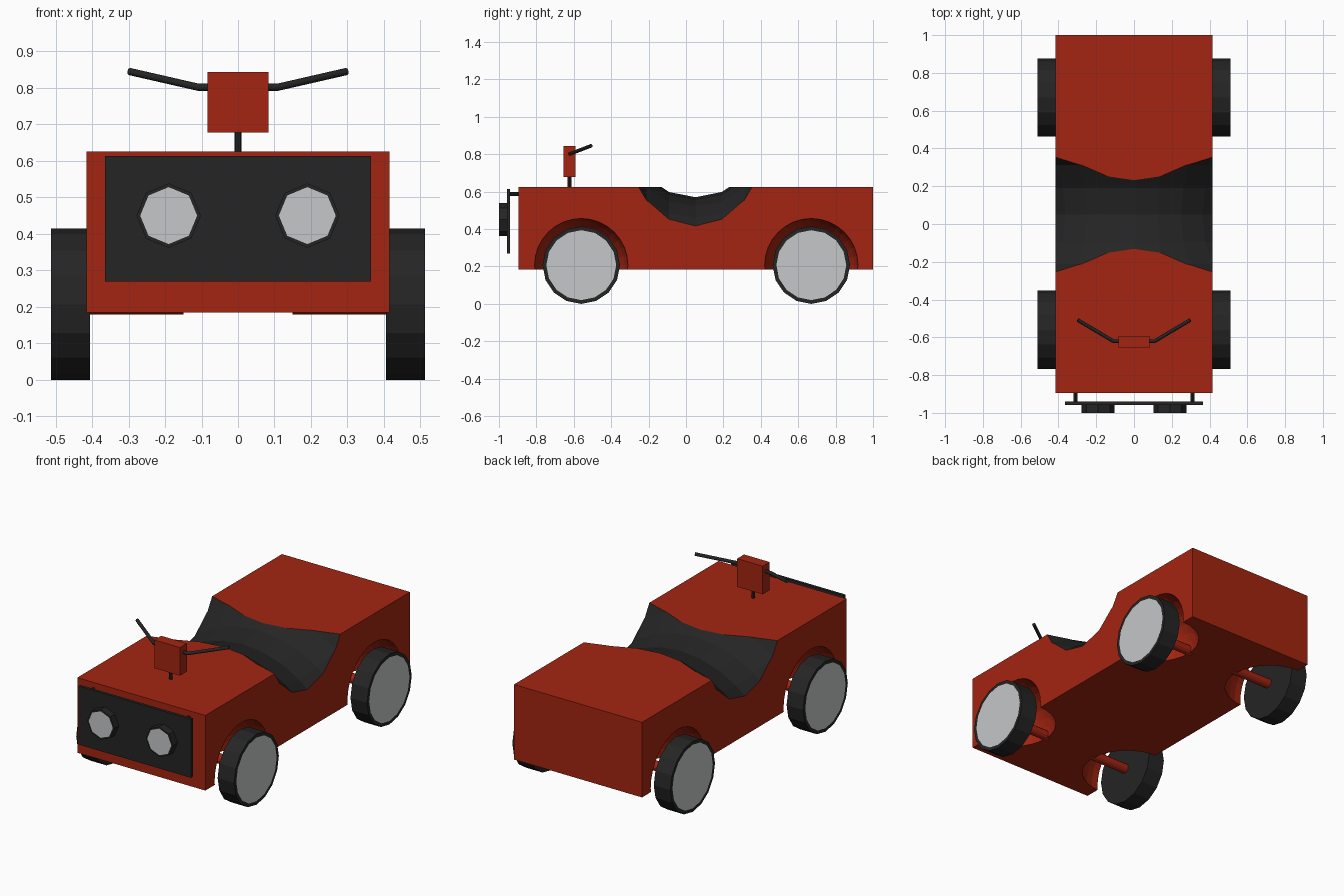
import bpy, bmesh, math
from mathutils import Vector, Matrix

if "Cube" in bpy.data.objects:
    bpy.data.objects.remove(bpy.data.objects["Cube"])


def material(name, rgb):
    m = bpy.data.materials.new(name)
    m.diffuse_color = (*rgb, 1)
    m.use_nodes = True
    m.node_tree.nodes["Principled BSDF"].inputs["Base Color"].default_value = m.diffuse_color
    return m


RED = material("red paint", (0.37, 0.018, 0.0055))
DARK = material("dark rubber", (0.018, 0.018, 0.018))
GREY = material("light grey", (0.56, 0.57, 0.58))


def finish(name, bm, *mats):
    bmesh.ops.recalc_face_normals(bm, faces=bm.faces)
    me = bpy.data.meshes.new(name)
    bm.to_mesh(me)
    bm.free()
    for m in mats:
        me.materials.append(m)
    ob = bpy.data.objects.new(name, me)
    bpy.context.collection.objects.link(ob)
    return ob


def box(name, lo, hi, mat):
    bm = bmesh.new()
    lo, hi = Vector(lo), Vector(hi)
    mtx = Matrix.Translation((lo + hi) / 2) @ Matrix.Diagonal((*(hi - lo), 1))
    bmesh.ops.create_cube(bm, size=1, matrix=mtx)
    return finish(name, bm, mat)


def cylinder(name, p, q, r, sides, mat, cap_inset=0, cap_mat=None):
    """Cylinder from p to q; the cap at q can carry an inset coloured disc."""
    p, q = Vector(p), Vector(q)
    d = q - p
    axis = d.normalized()
    # keep one corner pointing up for horizontal cylinders
    up = Vector((0, 0, 1)) if abs(axis.z) < 0.9 else Vector((0, 1, 0))
    side = up.cross(axis).normalized()
    up = axis.cross(side)
    bm = bmesh.new()
    ring = [(math.cos(a) * up + math.sin(a) * side) * r
            for a in (2 * math.pi * i / sides for i in range(sides))]
    a = [bm.verts.new(p + v) for v in ring]
    b = [bm.verts.new(q + v) for v in ring]
    bm.faces.new(a)
    cap = bm.faces.new(b)
    for i in range(sides):
        j = (i + 1) % sides
        bm.faces.new((a[i], a[j], b[j], b[i]))
    bm.normal_update()
    if cap_inset:
        bmesh.ops.inset_region(bm, faces=[cap], thickness=cap_inset)
        cap.material_index = 1
        return finish(name, bm, mat, cap_mat)
    return finish(name, bm, mat)


def cut(target, cutter):
    mod = target.modifiers.new("cut", 'BOOLEAN')
    mod.operation = 'DIFFERENCE'
    mod.solver = 'EXACT'
    mod.material_mode = 'TRANSFER'
    mod.object = cutter
    bpy.context.view_layer.objects.active = target
    bpy.ops.object.modifier_apply(modifier=mod.name)
    bpy.data.objects.remove(cutter)


AXLE_Z = 0.207
AXLES = {"front": -0.56, "rear": 0.67}

# body with saddle-shaped seat hollow and round wheel wells
body = box("body", (-0.415, -0.895, 0.185), (0.415, 1.0, 0.625), RED)
bpy.ops.mesh.primitive_torus_add(major_radius=1.02, minor_radius=0.37,
                                 major_segments=32, minor_segments=16,
                                 location=(0, 0.05, -0.08),
                                 rotation=(math.pi / 2, 0, 0))
seat_cutter = bpy.context.object
seat_cutter.data.materials.append(DARK)
cut(body, seat_cutter)

for end, y in AXLES.items():
    for s, label in ((-1, "left"), (1, "right")):
        bm = bmesh.new()
        mtx = (Matrix.Translation((s * 0.42, y, AXLE_Z))
               @ Matrix.Rotation(math.pi / 2, 4, 'Y'))
        bmesh.ops.create_uvsphere(bm, u_segments=32, v_segments=16,
                                  radius=0.25, matrix=mtx)
        cut(body, finish("well_cutter", bm, RED))
        # wheel with pale hub disc, and its stub axle
        cylinder(f"{end}_{label}_wheel", (s * 0.405, y, AXLE_Z),
                 (s * 0.512, y, AXLE_Z), AXLE_Z, 16, DARK, 0.02, GREY)
        cylinder(f"{end}_{label}_axle", (s * 0.15, y, AXLE_Z),
                 (s * 0.42, y, AXLE_Z), 0.028, 12, RED)

# front plate, brackets and headlights
box("front_plate", (-0.365, -0.957, 0.27), (0.365, -0.94, 0.613), DARK)
for s, label in ((-1, "left"), (1, "right")):
    cylinder(f"{label}_plate_bracket", (s * 0.31, -0.945, 0.587),
             (s * 0.31, -0.89, 0.587), 0.01, 8, DARK)
    cylinder(f"{label}_headlight", (s * 0.19, -0.95, 0.45),
             (s * 0.19, -1.0, 0.45), 0.088, 8, DARK, 0.01, GREY)

# steering column, control box and handlebar
cylinder("steering_column", (0, -0.623, 0.61), (0, -0.623, 0.69), 0.01, 8, DARK)
box("control_box", (-0.083, -0.656, 0.678), (0.083, -0.592, 0.843), RED)
cu = bpy.data.curves.new("handlebar", 'CURVE')
cu.dimensions = '3D'
cu.bevel_depth = 0.01
cu.bevel_resolution = 2
cu.use_fill_caps = True
path = [(-0.298, -0.508, 0.845), (-0.11, -0.62, 0.802),
        (0.11, -0.62, 0.802), (0.298, -0.508, 0.845)]
sp = cu.splines.new('POLY')
sp.points.add(len(path) - 1)
for pt, co in zip(sp.points, path):
    pt.co = (*co, 1)
cu.materials.append(DARK)
bpy.context.collection.objects.link(bpy.data.objects.new("handlebar", cu))
